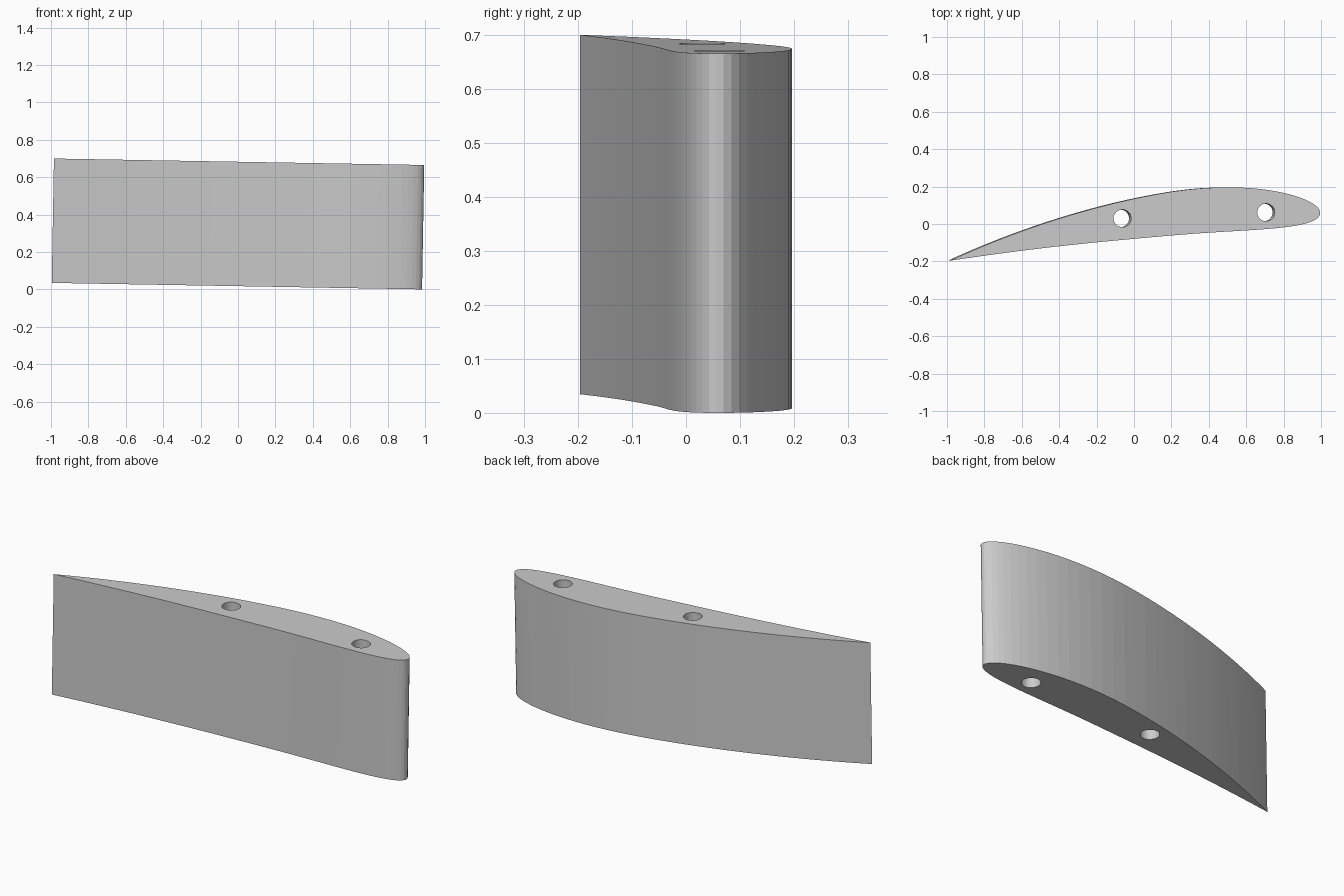
import bpy, bmesh
from math import sin, cos, pi, radians, sqrt, atan
from mathutils import Matrix, Vector

cube = bpy.data.objects.get("Cube")
if cube:
    bpy.data.objects.remove(cube, do_unlink=True)

CHORD, HEIGHT = 1.996, 0.665
CAMBER, PEAK, THICK = 0.05, 0.4, 0.12
PITCH, TILT = radians(7.25), radians(1)
STEPS = 40
HOLES = [(-0.068, 0.03), (0.7, 0.062)]
HOLE_RADIUS = 0.047


def wing_point(t, side):
    """Point on the cambered section; t runs from nose (0) to tail (1)."""
    half = 5 * THICK * (0.2969 * sqrt(t) - 0.126 * t - 0.3516 * t**2
                        + 0.2843 * t**3 - 0.1036 * t**4)
    if t < PEAK:
        k, base = CAMBER / PEAK**2, 0
    else:
        k, base = CAMBER / (1 - PEAK)**2, 1 - 2 * PEAK
    mid = k * (base + 2 * PEAK * t - t * t)
    a = atan(2 * k * (PEAK - t))
    return Vector((-(t - side * half * sin(a)), mid + side * half * cos(a), 0)) * CHORD


def add_loop(bm, points):
    verts = [bm.verts.new(p) for p in points]
    return [bm.edges.new((v, verts[i - 1])) for i, v in enumerate(verts)]


# Section outline, finer toward the nose
spacing = [(1 - cos(pi * i / STEPS)) / 2 for i in range(STEPS + 1)]
outline = [wing_point(t, 1) for t in reversed(spacing)]
outline += [wing_point(t, -1) for t in spacing[1:-1]]
turn = Matrix.Rotation(PITCH, 3, 'Z')
outline = [turn @ p for p in outline]
mid_x, mid_y = [(min(c) + max(c)) / 2 for c in list(zip(*outline))[:2]]
outline = [p - Vector((mid_x, mid_y, 0)) for p in outline]

# Flat section with two round holes, raised into a solid
bm = bmesh.new()
edges = add_loop(bm, outline)
for x, y in HOLES:
    edges += add_loop(bm, [(x + HOLE_RADIUS * cos(2 * pi * i / 32),
                            y + HOLE_RADIUS * sin(2 * pi * i / 32), 0) for i in range(32)])
bmesh.ops.triangle_fill(bm, edges=edges, use_beauty=True, normal=(0, 0, 1))
raised = bmesh.ops.extrude_face_region(bm, geom=bm.faces[:], use_keep_orig=True)
top = [g for g in raised["geom"] if isinstance(g, bmesh.types.BMVert)]
bmesh.ops.translate(bm, verts=top, vec=(0, 0, HEIGHT))
bmesh.ops.recalc_face_normals(bm, faces=bm.faces[:])

# Slight lean, then centre and stand on the ground
bmesh.ops.rotate(bm, verts=bm.verts[:], matrix=Matrix.Rotation(TILT, 3, 'Y'))
xs, ys, zs = zip(*[v.co for v in bm.verts])
bmesh.ops.translate(bm, verts=bm.verts[:], vec=(-(min(xs) + max(xs)) / 2,
                                               -(min(ys) + max(ys)) / 2, -min(zs)))

mesh = bpy.data.meshes.new("wing_section")
bm.to_mesh(mesh)
bm.free()
wing = bpy.data.objects.new("wing_section", mesh)
bpy.context.collection.objects.link(wing)

# Plain grey
grey = bpy.data.materials.new("light_grey")
grey.use_nodes = True
grey.diffuse_color = (0.6, 0.6, 0.6, 1)
grey.node_tree.nodes["Principled BSDF"].inputs["Base Color"].default_value = (0.6, 0.6, 0.6, 1)
mesh.materials.append(grey)
